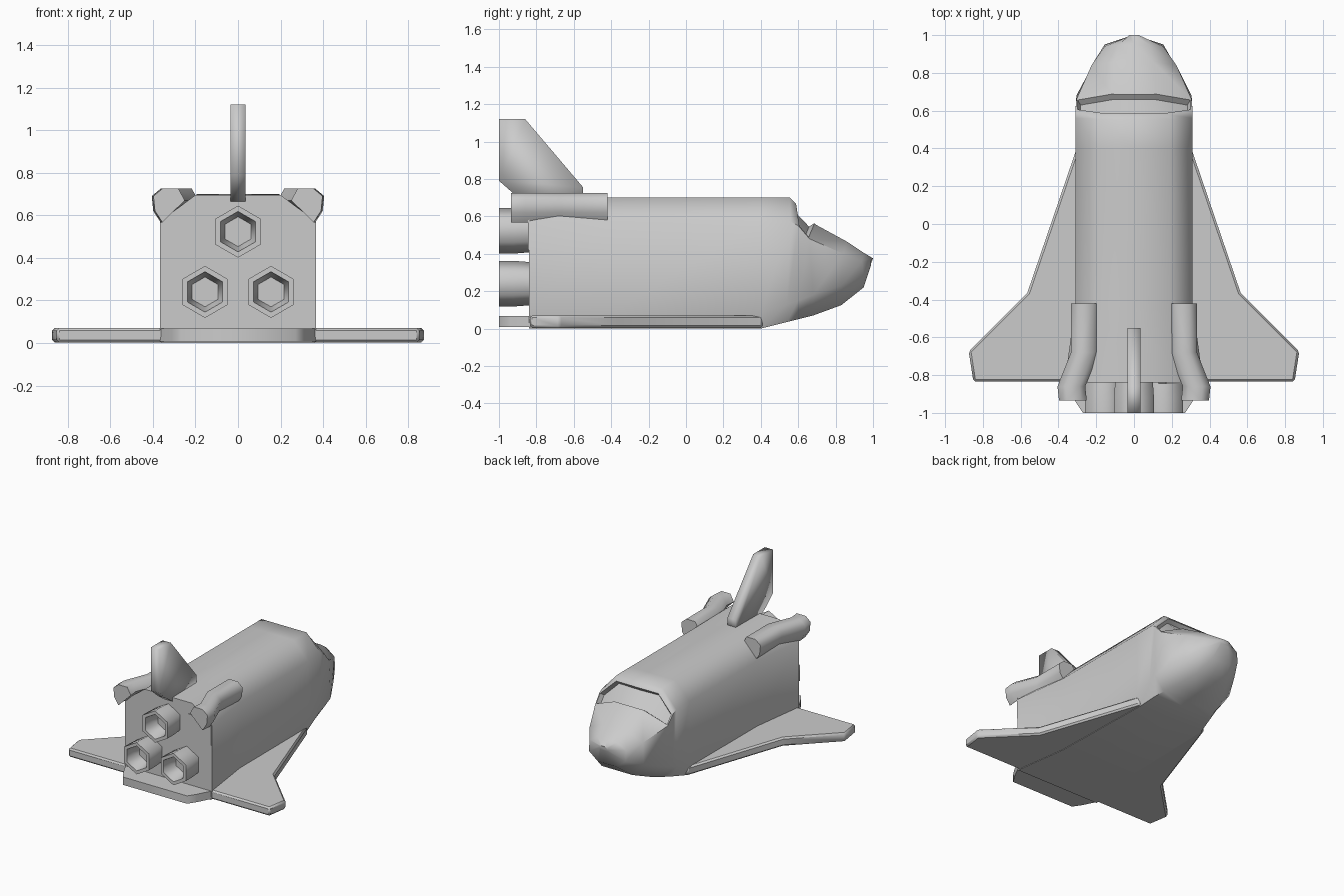
import bpy
import bmesh
import math

cube = bpy.data.objects.get("Cube")
if cube:
    bpy.data.objects.remove(cube)

GREY = (0.6, 0.6, 0.6, 1)
grey = bpy.data.materials.new("light grey")
grey.use_nodes = True
grey.diffuse_color = GREY
grey.node_tree.nodes["Principled BSDF"].inputs["Base Color"].default_value = GREY


def finish(name, bm, angle=60):
    """Turn a bmesh into a smooth shaded object."""
    bmesh.ops.recalc_face_normals(bm, faces=bm.faces)
    mesh = bpy.data.meshes.new(name)
    bm.to_mesh(mesh)
    bm.free()
    mesh.materials.append(grey)
    obj = bpy.data.objects.new(name, mesh)
    bpy.context.collection.objects.link(obj)
    bpy.ops.object.select_all(action='DESELECT')
    obj.select_set(True)
    bpy.context.view_layer.objects.active = obj
    bpy.ops.object.shade_smooth_by_angle(angle=math.radians(angle))
    return obj


def loft(bm, rings, caps=True):
    """Skin a row of closed rings; returns the faces of each span."""
    rows = [[bm.verts.new(p) for p in ring] for ring in rings]
    spans = []
    for a, b in zip(rows, rows[1:]):
        n = len(a)
        spans.append([bm.faces.new((a[i], a[(i + 1) % n], b[(i + 1) % n], b[i]))
                      for i in range(n)])
    if caps:
        bm.faces.new(rows[0])
        bm.faces.new(rows[-1])
    return spans


def prism(name, outline, axis, lo, hi, angle=60):
    """Extrude a flat outline along one axis."""
    def place(p, d):
        q = list(p)
        q.insert(axis, d)
        return q
    bm = bmesh.new()
    loft(bm, [[place(p, d) for p in outline] for d in (lo, hi)])
    return finish(name, bm, angle)


def mirrored(half):
    """Complete a left-right symmetric outline."""
    return half + [(-x, y) for x, y in reversed(half) if x]


# Hull: y at keel, shoulder, roof; z at keel, chine, shoulder, roof; half widths
stations = [
    (-.84, -.84, -.84, 0, .07, .57, .695, .36, .367, .2),
    (-.42, -.42, -.42, 0, .07, .57, .70, .30, .31, .19),
    (.40, .40, .40, 0, .08, .57, .70, .28, .31, .19),
    (.54, .56, .555, .035, .13, .57, .70, .25, .31, .19),
    (.6, .6, .58, .05, .15, .55, .675, .23, .31, .18),
    (.68, .66, .695, .07, .18, .48, .555, .2, .305, .12),
    (.83, .84, .86, .125, .23, .40, .465, .13, .225, .1),
    (.95, .94, .95, .22, .28, .36, .405, .08, .155, .08),
    (.99, .99, 1, .34, .35, .365, .375, .03, .035, .025),
]


def hull_ring(s):
    yk, ys, yr, zk, zc, zs, zr, xk, xs, xr = s
    half = [(xk, yk, zk), (xs, yk, zc), (xs, ys, zs), (xr, yr, zr)]
    return ([(0, yk, zk)] + half + [(0, yr, zr)]
            + [(-x, y, z) for x, y, z in reversed(half)])


bm = bmesh.new()
spans = loft(bm, [hull_ring(s) for s in stations])
# Windshield: recessed band around the upper front of the cabin
bmesh.ops.recalc_face_normals(bm, faces=bm.faces)
bmesh.ops.inset_region(bm, faces=spans[4][3:7], thickness=0.012, depth=0)
bmesh.ops.inset_region(bm, faces=spans[4][3:7], thickness=0.004, depth=-0.035)
finish("hull", bm, 50)

# Delta wing and body flap
wing = mirrored([(.30, .41), (.565, -.365), (.875, -.675), (.85, -.835)])
wing_obj = prism("wing", wing, 2, 0.003, .07)
bevel = wing_obj.modifiers.new("soft edge", 'BEVEL')
bevel.width = 0.012
prism("body_flap", mirrored([(.367, -.83), (.31, -.94), (.27, -1)]), 2, .008, .068)

# Tail fin
fin = [(-1, 1.12), (-.86, 1.12), (-.55, .755), (-.55, .665),
       (-.84, .665), (-.92, .72), (-1, .79)]
prism("tail_fin", fin, 0, -.035, .035, 95)

# Raised panel on the rear bulkhead
panel = [(.13, .42), (.365, .42), (.365, .6), (.17, .61)]
prism("rear_panel", panel, 1, -.846, -.838)

# Engines: hollow six-sided nozzles, each step a radius and a y position
nozzle = [(.115, -.83), (.122, -.92), (.122, -1), (.095, -1), (.07, -.88)]
for name, cx, cz in (("upper", 0, .523), ("left", .155, .24), ("right", -.155, .24)):
    bm = bmesh.new()
    corners = [math.radians(30 + 60 * i) for i in range(6)]
    loft(bm, [[(cx + r * math.cos(a), y, cz + r * math.sin(a)) for a in corners]
              for r, y in nozzle])
    finish(name + "_engine", bm, 65)

# Manoeuvring pods: bent loft running along the roof corners
section = [(-.075, .67), (-.045, .725), (.03, .725), (.072, .69),
           (.065, .62), (.03, .567)]
bend = [(-.42, .262), (-.68, .262), (-.86, .333), (-.935, .325)]
for name, side in (("left", 1), ("right", -1)):
    bm = bmesh.new()
    loft(bm, [[(side * (cx + x), y, z) for x, z in section] for y, cx in bend])
    finish(name + "_pod", bm, 65)
